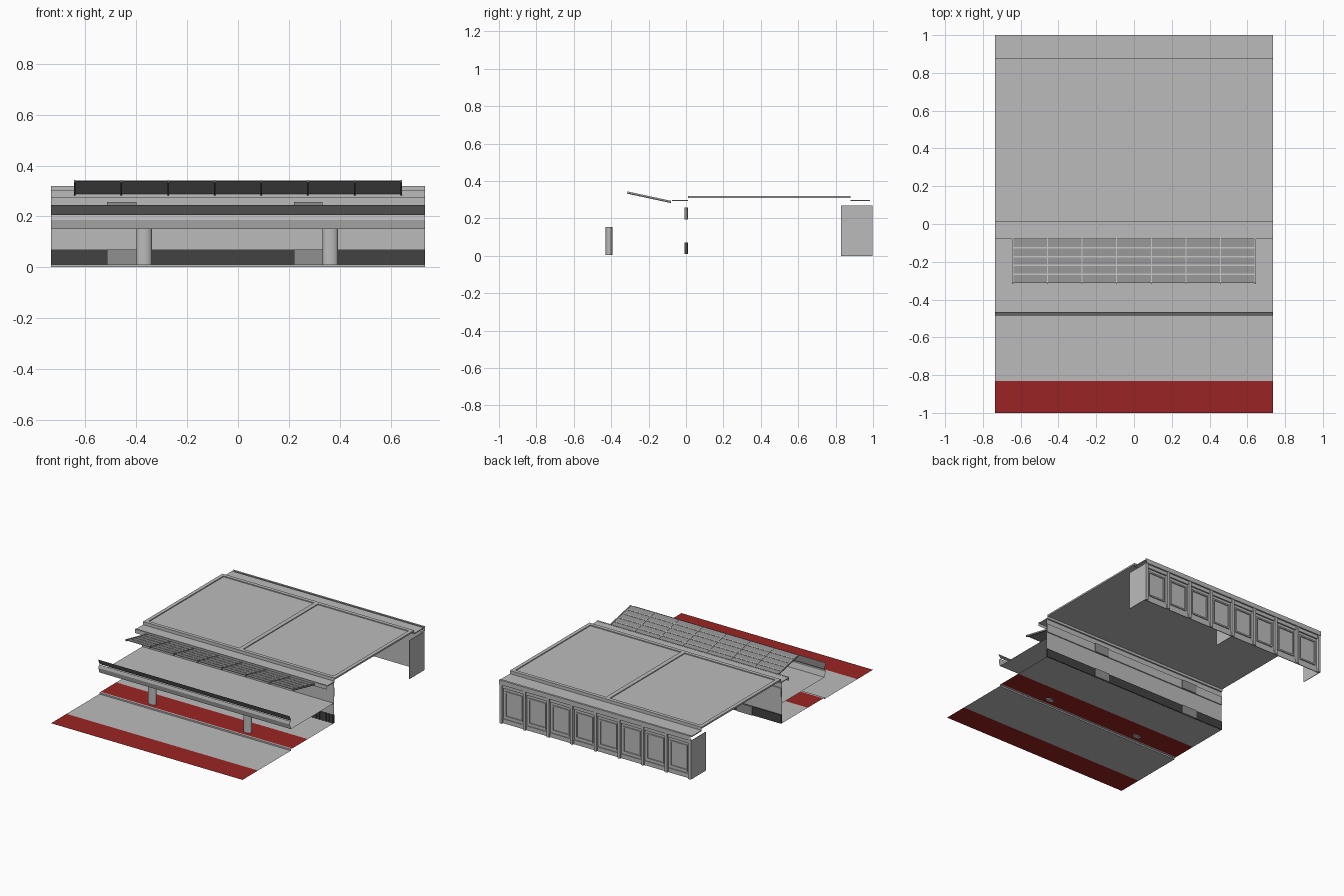
import bpy
import bmesh
import math
from mathutils import Matrix

if "Cube" in bpy.data.objects:
    bpy.data.objects.remove(bpy.data.objects["Cube"])

HALF = 0.735  # half of the overall width


def material(name, r, g, b):
    m = bpy.data.materials.new(name)
    m.use_nodes = True
    m.diffuse_color = (r, g, b, 1)
    m.node_tree.nodes["Principled BSDF"].inputs["Base Color"].default_value = (r, g, b, 1)
    return m


concrete = material("light grey concrete", .5, .5, .5)
red = material("red paving", .33, .017, .017)
dark = material("dark grille", .055, .055, .055)
rail = material("dark grey rail", .14, .14, .14)
mid = material("mid grey panel", .28, .28, .28)


def finish(name, bm, mat):
    mesh = bpy.data.meshes.new(name)
    bm.to_mesh(mesh)
    bm.free()
    mesh.materials.append(mat)
    ob = bpy.data.objects.new(name, mesh)
    bpy.context.collection.objects.link(ob)
    return ob


def sheet(name, profile, mat, x0=-HALF, x1=HALF):
    """Thin surface: a (y, z) profile swept along x."""
    bm = bmesh.new()
    rows = [[bm.verts.new((x, y, z)) for y, z in profile] for x in (x0, x1)]
    for i in range(len(profile) - 1):
        bm.faces.new((rows[0][i], rows[1][i], rows[1][i + 1], rows[0][i + 1]))
    return finish(name, bm, mat)


def boxes(name, mat, spans):
    """One object made of boxes, each given as (x range, y range, z range)."""
    bm = bmesh.new()
    for span in spans:
        size = [b - a for a, b in span]
        mid_point = [(a + b) / 2 for a, b in span]
        bmesh.ops.create_cube(bm, size=1, matrix=Matrix.Translation(mid_point) @ Matrix.Diagonal((*size, 1)))
    return finish(name, bm, mat)


FULL = (-HALF, HALF)

# Ground: road, raised pavement and red bands
sheet("front_red_band", [(-1, 0), (-.83, 0)], red)
sheet("road", [(-.83, 0), (-.47, 0)], concrete)
sheet("curb", [(-.47, 0), (-.47, .01), (-.455, .01)], concrete)
sheet("pavement_red_band", [(-.455, .01), (-.285, .01)], red)
sheet("pavement", [(-.285, .01), (0, .01)], concrete)

# Oval posts under the deck
for side, x in (("right", -.369), ("left", .363)):
    bm = bmesh.new()
    place = Matrix.Translation((x, -.412, .08)) @ Matrix.Diagonal((.03, .0185, .15, 1))
    bmesh.ops.create_cone(bm, cap_ends=True, segments=24, radius1=1, radius2=1, depth=1, matrix=place)
    post = finish(side + "_post", bm, concrete)
    bpy.context.view_layer.objects.active = post
    post.select_set(True)
    bpy.ops.object.shade_smooth_by_angle()
    post.select_set(False)

# Raised deck with a folded parapet
sheet("deck", [(-.47, .15), (0, .15)], concrete)
sheet("parapet", [(-.47, .15), (-.48, .185), (-.475, .207)], concrete)
sheet("parapet_rail", [(-.485, .245), (-.467, .207)], rail)

# Front wall with a grille below and a window band above
sheet("wall_middle", [(0, .07), (0, .195)], concrete)
sheet("wall_top", [(0, .255), (0, .295)], concrete)
boxes("lower_grille", dark, [(FULL, (0, .007), (.01, .07))])
bars = 60
step = 2 * HALF / bars
boxes("grille_bars", dark,
      [((-HALF + (i + .3) * step, -HALF + (i + .7) * step), (-.004, 0), (.01, .068)) for i in range(bars)])
boxes("window_band", concrete, [(FULL, (0, .007), (.195, .255))])
doors = [(-.515, -.4), (.22, .333)]
boxes("door_panels", mid, [(d, (-.008, .012), z) for d in doors for z in ((.01, .07), (.195, .257))])

# Main roof: thin slab, raised rim and centre ridge
boxes("roof_slab", concrete, [(FULL, (.01, .88), (.309, .314))])
boxes("roof_rim", concrete, [
    (FULL, (.01, .035), (.312, .32)), (FULL, (.855, .88), (.312, .32)),
    ((-HALF, -HALF + .025), (.035, .855), (.312, .32)),
    ((HALF - .025, HALF), (.035, .855), (.312, .32)),
    ((-.015, .015), (.035, .855), (.312, .32))])
sheet("front_roof_step", [(.01, .295), (.01, .315)], concrete)
sheet("back_roof_step", [(.88, .315), (.88, .295)], concrete)
boxes("eaves", concrete, [(FULL, (-.075, .01), (.292, .298)), (FULL, (.88, .985), (.292, .298))])
sheet("front_gutter", [(-.08, .275), (-.08, .302), (-.07, .302)], concrete)
sheet("back_gutter", [(.985, .302), (1, .302), (1, .27), (.98, .27)], concrete)

# Sloping glazed canopy: panels, ribs and rails share one slope
LOW, HIGH, SPAN = (-.08, .29), (-.313, .34), .645
slope = math.atan2(HIGH[1] - LOW[1], LOW[0] - HIGH[0])
length = math.hypot(HIGH[1] - LOW[1], LOW[0] - HIGH[0])
bays, lines = 7, 5
canopy = [
    boxes("canopy_panels", mid, [((-SPAN, SPAN), (-length, 0), (-.002, .001))]),
    boxes("canopy_ribs", concrete,
          [((x - .003, x + .003), (-length, 0), (0, .004))
           for x in [-SPAN + .003 + i * (2 * SPAN - .006) / bays for i in range(bays + 1)]]),
    boxes("canopy_rails", concrete,
          [((-SPAN, SPAN), (-y - .004, -y + .004), (0, .003))
           for y in [length * i / lines for i in range(1, lines)]]),
    boxes("canopy_brackets", rail,
          [((x - .003, x + .003), (-length, 0), (-.008, -.002))
           for x in [-SPAN + .003 + i * (2 * SPAN - .006) / bays for i in range(bays + 1)]]),
]
for part in canopy:
    part.location = (0, *LOW)
    part.rotation_euler.x = -slope

# Back wall with fins inside, pilasters and framed panels outside
sheet("back_wall", [(.98, .27), (.98, 0)], concrete)
boxes("back_fins", concrete, [((x - .002, x + .002), (.83, .98), (0, .268)) for x in (-HALF + .002, 0, HALF - .002)])
panels = 8
pitch = (2 * HALF - .02) / panels
starts = [-HALF + .01 + i * pitch for i in range(panels + 1)]
boxes("pilasters", concrete, [((x - .01, x + .01), (.98, .997), (0, .27)) for x in starts])
frames = []
for x in starts[:-1]:
    a, b = x + .025, x + pitch - .025
    frames += [((a, b), (.98, .987), (.045, .055)), ((a, b), (.98, .987), (.215, .225)),
               ((a, a + .008), (.98, .987), (.055, .215)), ((b - .008, b), (.98, .987), (.055, .215))]
boxes("panel_frames", concrete, frames)
boxes("back_wall_bands", concrete, [(FULL, (.98, .99), (.245, .27)), (FULL, (.98, .985), (0, .03))])
